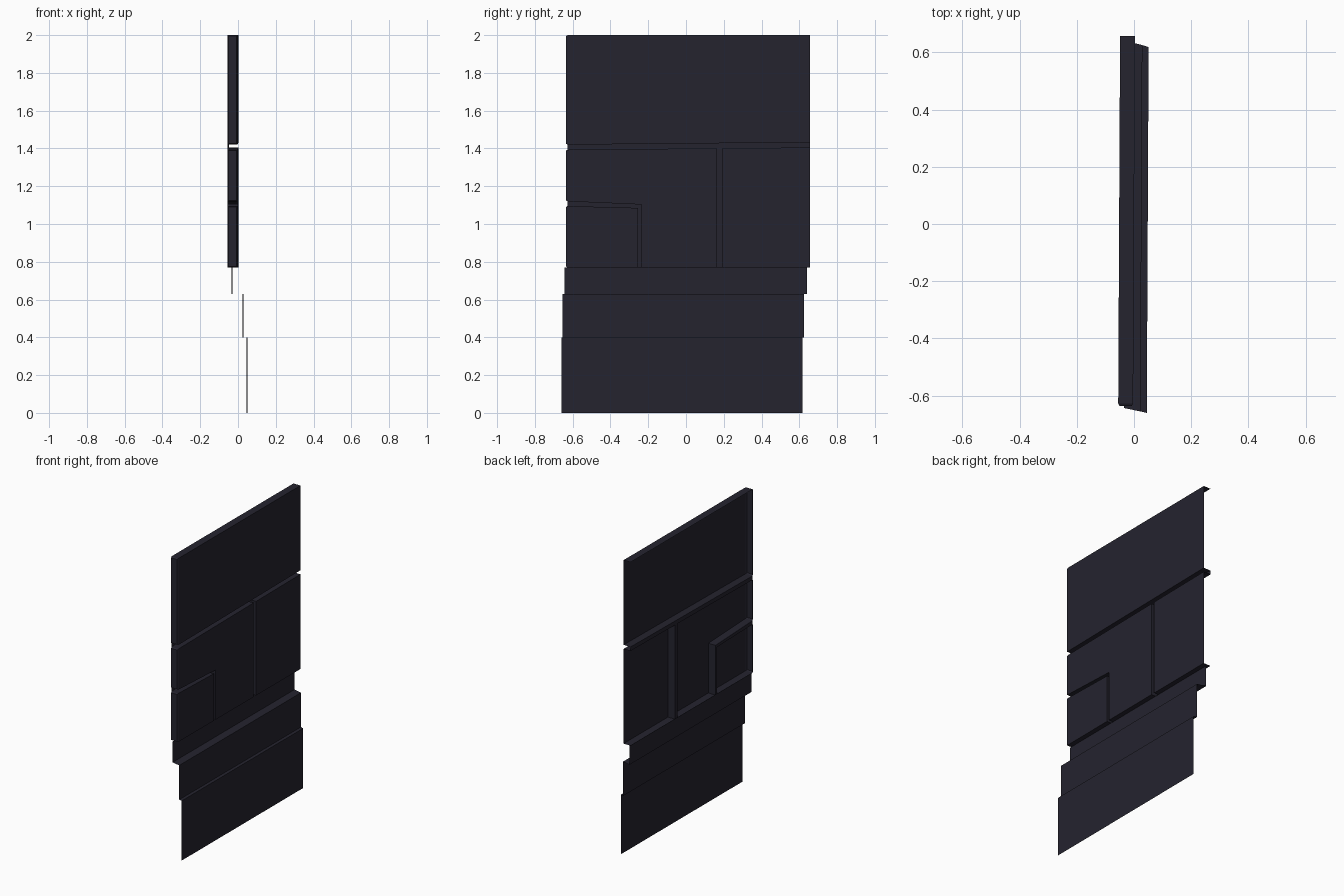
import bpy
import bmesh

old = bpy.data.objects.get("Cube")
if old:
    bpy.data.objects.remove(old, do_unlink=True)

COLOUR = (0.018, 0.017, 0.028, 1.0)
DEPTH = -0.052      # back plane of the stones
FRONT, BACK = -0.627, 0.657
SKEW = 0.005        # slight turn along the length

mat = bpy.data.materials.new("dark slate")
mat.use_nodes = True
mat.diffuse_color = COLOUR
mat.node_tree.nodes["Principled BSDF"].inputs["Base Color"].default_value = COLOUR


def finish(bm, name):
    for v in bm.verts:
        v.co.x += SKEW * v.co.y
    mesh = bpy.data.meshes.new(name)
    bm.to_mesh(mesh)
    bm.free()
    mesh.materials.append(mat)
    obj = bpy.data.objects.new(name, mesh)
    bpy.context.collection.objects.link(obj)


def sheet(name, x, outline):
    """Flat sheet from (y, z) corners."""
    bm = bmesh.new()
    bm.faces.new([bm.verts.new((x, y, z)) for y, z in outline])
    finish(bm, name)


def stone(name, outline):
    """Shell open at the back plane and the far end, with a chamfered near end."""
    bm = bmesh.new()
    face = [bm.verts.new((0, y, z)) for y, z in outline]
    rear = [bm.verts.new((DEPTH, y, z)) for y, z in outline]
    bm.faces.new(face)
    caps = []
    for i in range(len(outline)):
        j = (i + 1) % len(outline)
        ends = {outline[i][0], outline[j][0]}
        if ends == {BACK}:
            continue
        wall = bm.faces.new((face[j], face[i], rear[i], rear[j]))
        if ends == {FRONT}:
            caps.append(wall)
    bm.normal_update()
    bmesh.ops.inset_individual(bm, faces=caps, thickness=0.007, depth=0.009)
    finish(bm, name)


# Raised stones, corners given counter-clockwise
stone("top_stone", [(FRONT, 1.42), (BACK, 1.432), (BACK, 2), (FRONT, 2)])
stone("back_stone", [(0.19, 0.77), (BACK, 0.77), (BACK, 1.405), (0.19, 1.401)])
stone("middle_stone", [(FRONT, 1.12), (-0.235, 1.103), (-0.235, 0.77),
                       (0.165, 0.77), (0.165, 1.401), (FRONT, 1.393)])
stone("small_stone", [(FRONT, 0.77), (-0.253, 0.77), (-0.253, 1.085), (FRONT, 1.095)])

# Floors of the grooves between the stones
sheet("long_groove", DEPTH, [(FRONT, 1.393), (BACK, 1.405), (BACK, 1.432), (FRONT, 1.42)])
sheet("upright_groove", DEPTH, [(0.165, 0.77), (0.19, 0.77), (0.19, 1.401), (0.165, 1.401)])
sheet("corner_groove", DEPTH, [(FRONT, 1.095), (-0.253, 1.085), (-0.253, 0.77),
                               (-0.235, 0.77), (-0.235, 1.103), (FRONT, 1.12)])

# Stepped plinth with mitred ends: x, z, near y, far y
steps = [(-0.032, 0.77, -0.643, 0.64), (-0.032, 0.63, -0.643, 0.64),
         (0.026, 0.63, -0.655, 0.625), (0.026, 0.40, -0.655, 0.625),
         (0.048, 0.40, -0.66, 0.618), (0.048, 0, -0.66, 0.618)]
bm = bmesh.new()
rows = [(bm.verts.new((x, a, z)), bm.verts.new((x, b, z))) for x, z, a, b in steps]
for (a, b), (c, d) in zip(rows, rows[1:]):
    bm.faces.new((a, c, d, b))
finish(bm, "stepped_plinth")
